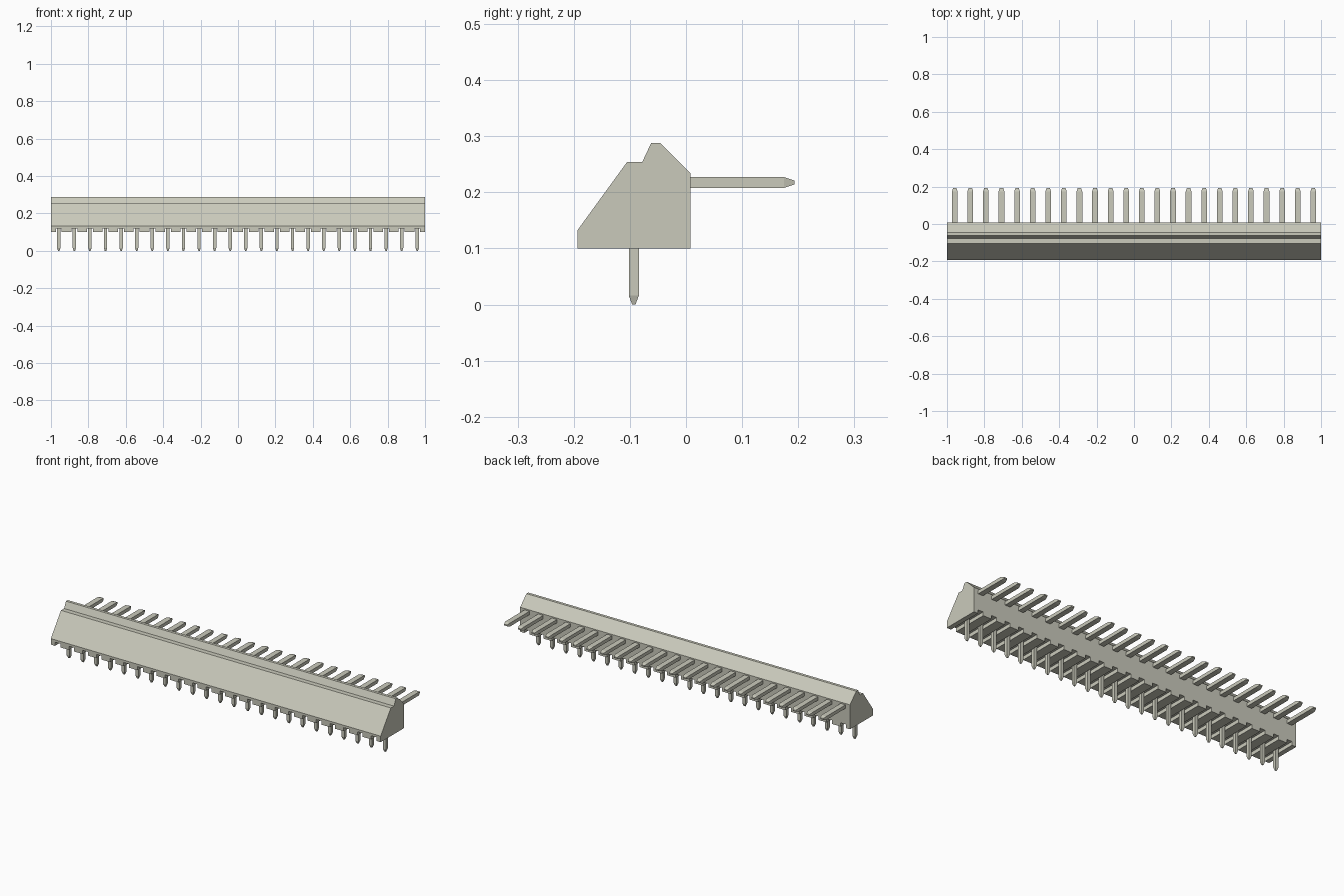
import bpy
import bmesh
from mathutils import Matrix, Vector

cube = bpy.data.objects.get("Cube")
if cube:
    bpy.data.objects.remove(cube, do_unlink=True)

PINS = 24
PITCH = 2 / PINS
FLOOR, SLOT_TOP = 0.10, 0.12
xs = [-1 + PITCH * (i + 0.5) for i in range(PINS)]

mat = bpy.data.materials.new("warm light grey")
mat.use_nodes = True
colour = (0.59, 0.59, 0.50, 1)
mat.diffuse_color = colour
mat.node_tree.nodes["Principled BSDF"].inputs["Base Color"].default_value = colour


def finish(bm, name):
    """Turn a bmesh into a named object with the shared material."""
    bmesh.ops.recalc_face_normals(bm, faces=bm.faces)
    mesh = bpy.data.meshes.new(name)
    bm.to_mesh(mesh)
    bm.free()
    mesh.materials.append(mat)
    obj = bpy.data.objects.new(name, mesh)
    bpy.context.collection.objects.link(obj)
    return obj


def add_pin(bm, start, axis, side, stations):
    """Loft rectangles (distance, width, thickness) along an axis."""
    x_dir = Vector((1, 0, 0))
    rings = []
    for dist, w, t in stations:
        c = start + axis * dist
        rings.append([bm.verts.new(c + x_dir * sx * w / 2 + side * st * t / 2)
                      for sx, st in ((-1, -1), (1, -1), (1, 1), (-1, 1))])
    for a, b in zip(rings, rings[1:]):
        for i in range(4):
            j = (i + 1) % 4
            bm.faces.new((a[i], a[j], b[j], b[i]))
    bm.faces.new(rings[0])
    bm.faces.new(rings[-1])


# Long housing extruded from its end profile (y, z)
profile = [(-0.193, FLOOR), (0.008, FLOOR), (0.008, 0.234), (-0.046, 0.288),
           (-0.062, 0.288), (-0.078, 0.254), (-0.105, 0.254), (-0.193, 0.133)]
bm = bmesh.new()
end = bm.faces.new([bm.verts.new((-1, y, z)) for y, z in profile])
new = bmesh.ops.extrude_face_region(bm, geom=[end])["geom"]
bmesh.ops.translate(bm, vec=(2, 0, 0),
                    verts=[v for v in new if isinstance(v, bmesh.types.BMVert)])
housing = finish(bm, "housing")

# Slots across the underside, one around each pin
bm = bmesh.new()
for x in xs:
    bmesh.ops.create_cube(bm, matrix=Matrix.Translation((x, -0.1, SLOT_TOP - 0.05))
                          @ Matrix.Diagonal((0.032, 0.5, 0.1, 1)))
cutter = finish(bm, "slot_cutter")
cutter.hide_render = True
cut = housing.modifiers.new("slots", "BOOLEAN")
cut.operation = "DIFFERENCE"
cut.solver = "EXACT"
cut.object = cutter
bpy.context.view_layer.objects.active = housing
bpy.ops.object.modifier_apply(modifier=cut.name)
bpy.data.objects.remove(cutter, do_unlink=True)

# Downward solder pins with tapered tips
bm = bmesh.new()
for x in xs:
    add_pin(bm, Vector((x, -0.093, SLOT_TOP)), Vector((0, 0, -1)), Vector((0, 1, 0)),
            [(0, 0.018, 0.018), (0.104, 0.018, 0.018), (0.12, 0.008, 0.006)])
finish(bm, "lower_pins")

# Rear contact pins with flattened tips
bm = bmesh.new()
for x in xs:
    add_pin(bm, Vector((x, 0.008, 0.2175)), Vector((0, 1, 0)), Vector((0, 0, 1)),
            [(0, 0.030, 0.019), (0.167, 0.030, 0.019), (0.185, 0.018, 0.007)])
finish(bm, "rear_pins")
